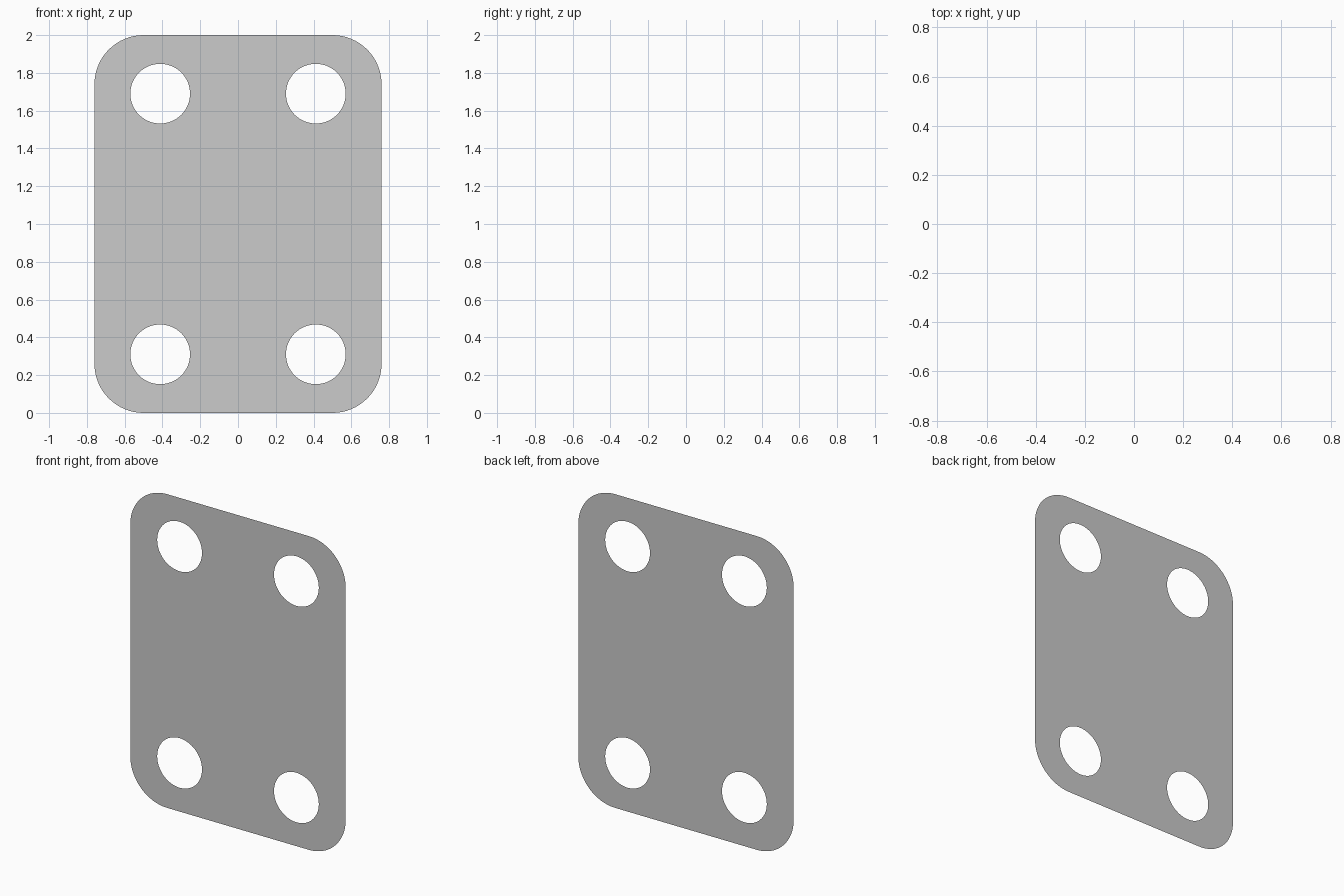
import bpy
from math import pi, sin, cos

if "Cube" in bpy.data.objects:
    bpy.data.objects.remove(bpy.data.objects["Cube"])

HALF_W, HEIGHT, CORNER_R = 0.76, 2.0, 0.26
HOLE_X, HOLE_Z, HOLE_R = 0.412, 0.69, 0.158   # hole offsets from the plate centre


def arc(cx, cy, r, start, sweep, n):
    return [(cx + r * cos(start + sweep * i / n), cy + r * sin(start + sweep * i / n))
            for i in range(n + 1)]


def add_loop(curve, points):
    spline = curve.splines.new('POLY')
    spline.points.add(len(points) - 1)
    for p, (x, y) in zip(spline.points, points):
        p.co = (x, y, 0, 1)
    spline.use_cyclic_u = True


curve = bpy.data.curves.new("plate", 'CURVE')
curve.dimensions = '2D'
curve.fill_mode = 'BOTH'

# Rounded outline
cx, cy = HALF_W - CORNER_R, HEIGHT / 2 - CORNER_R
outline = []
for k, (sx, sy) in enumerate([(1, 1), (-1, 1), (-1, -1), (1, -1)]):
    outline += arc(sx * cx, sy * cy, CORNER_R, k * pi / 2, pi / 2, 16)
add_loop(curve, outline)

# Four bolt holes
for sx in (-1, 1):
    for sy in (-1, 1):
        add_loop(curve, arc(sx * HOLE_X, sy * HOLE_Z, HOLE_R, 0, 2 * pi, 64)[:-1])

# Flat sheet standing upright, facing -y
plate = bpy.data.objects.new("plate", curve)
bpy.context.collection.objects.link(plate)
plate.rotation_euler = (pi / 2, 0, 0)
plate.location = (0, 0, HEIGHT / 2)
bpy.context.view_layer.objects.active = plate
plate.select_set(True)
bpy.ops.object.convert(target='MESH')
